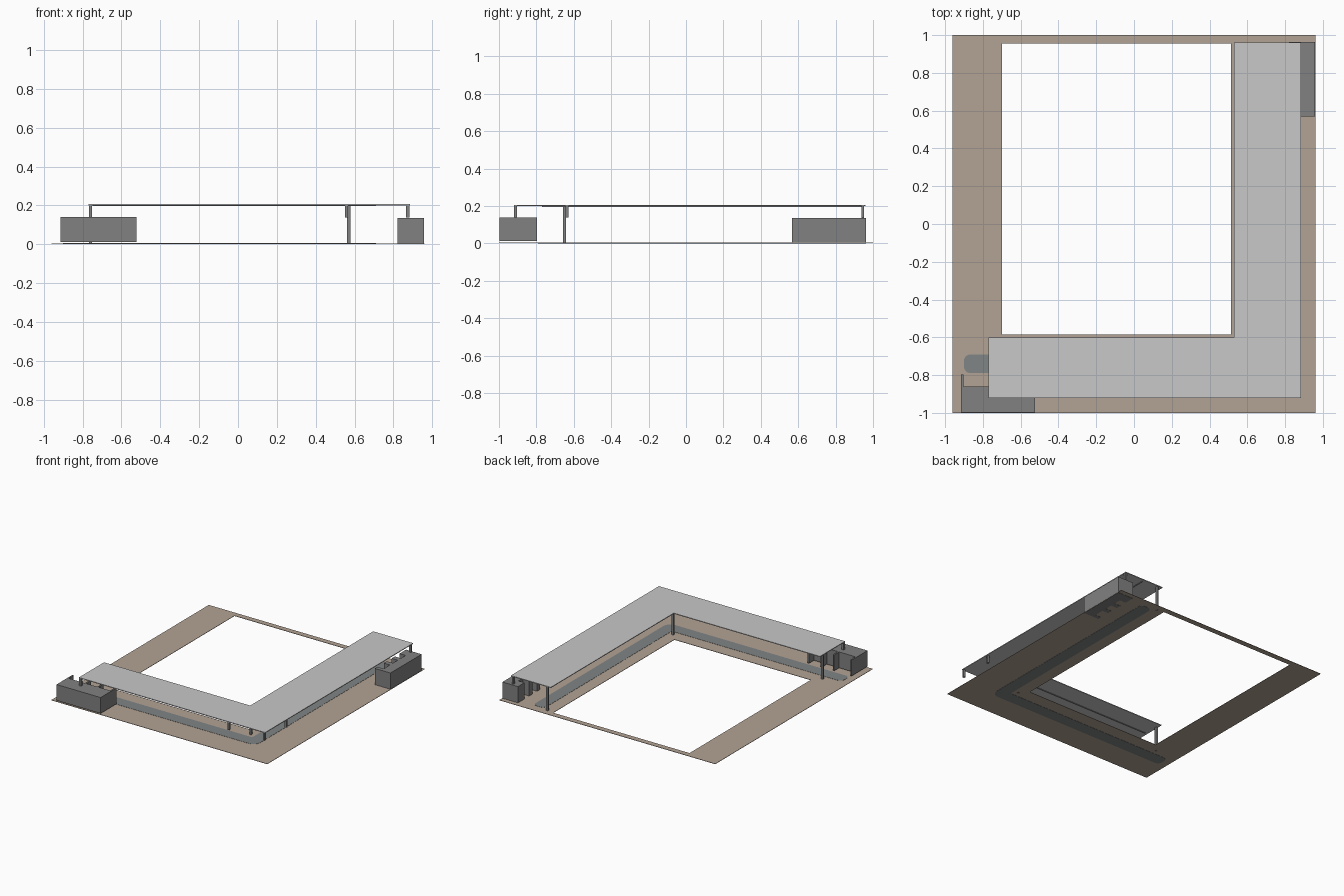
import bpy, bmesh, math

if "Cube" in bpy.data.objects:
    bpy.data.objects.remove(bpy.data.objects["Cube"])


def material(name, rgb):
    m = bpy.data.materials.new(name)
    m.diffuse_color = (*rgb, 1)
    m.use_nodes = True
    m.node_tree.nodes["Principled BSDF"].inputs["Base Color"].default_value = m.diffuse_color
    return m


PAVING = material("tan_paving", (0.45, 0.37, 0.30))
ROOF = material("light_grey_roof", (0.58, 0.58, 0.58))
GREY = material("mid_grey", (0.22, 0.22, 0.22))
PATH = material("path_grey", (0.22, 0.235, 0.235))


def finish(name, bm, mat):
    bmesh.ops.recalc_face_normals(bm, faces=bm.faces)
    me = bpy.data.meshes.new(name)
    bm.to_mesh(me)
    bm.free()
    me.materials.append(mat)
    ob = bpy.data.objects.new(name, me)
    bpy.context.collection.objects.link(ob)
    return ob


def slab(name, outline, z0, z1, mat):
    """Extrude a flat outline between two heights."""
    bm = bmesh.new()
    face = bm.faces.new([bm.verts.new((x, y, z0)) for x, y in outline])
    ext = bmesh.ops.extrude_face_region(bm, geom=[face])
    for v in ext["geom"]:
        if isinstance(v, bmesh.types.BMVert):
            v.co.z = z1
    return finish(name, bm, mat)


def box(name, x0, x1, y0, y1, z0, z1, mat):
    return slab(name, [(x0, y0), (x1, y0), (x1, y1), (x0, y1)], z0, z1, mat)


def rounded(points):
    """Round each (x, y, radius) corner of an outline."""
    out, n = [], len(points)
    for i, (x, y, r) in enumerate(points):
        legs = []
        for j in (i - 1, (i + 1) % n):
            dx, dy = points[j][0] - x, points[j][1] - y
            d = math.hypot(dx, dy)
            legs.append((dx / d * r, dy / d * r))
        (ax, ay), (bx, by) = legs
        for k in range(7):
            t = k / 6 * math.pi / 2
            a, b = 1 - math.sin(t), 1 - math.cos(t)
            out.append((x + ax * a + bx * b, y + ay * a + by * b))
    return out


# Ground frame around the open court
bm = bmesh.new()
outer = [(-.96, -1), (.96, -1), (.96, 1), (-.96, 1)]
inner = [(-.70, -.585), (.513, -.585), (.513, .955), (-.70, .955)]
rings = [[bm.verts.new((x, y, z)) for x, y in ring]
         for ring, z in ((outer, .0015), (inner, .0015), (inner, .0045), (outer, .0045))]
for a, b in zip(rings, rings[1:] + rings[:1]):
    for i in range(4):
        j = (i + 1) % 4
        bm.faces.new((a[i], a[j], b[j], b[i]))
finish("ground_frame", bm, PAVING)

# L-shaped path with rounded ends
slab("path_strip", rounded([(-.90, -.79, .035), (.71, -.79, .06), (.71, .93, .035),
                            (.61, .93, .035), (.61, -.69, .02), (-.90, -.69, .035)]),
     0, .006, PATH)

# L-shaped canopy roof and the thin rail beneath it
slab("canopy_roof", [(-.77, -.92), (.885, -.92), (.885, .96), (.53, .96),
                     (.53, -.602), (-.77, -.602)], .200, .206, ROOF)
slab("canopy_rail", [(-.75, -.77), (.71, -.77), (.71, .94), (.70, .94),
                     (.70, -.76), (-.75, -.76)], .196, .2005, GREY)

# Full-height inner posts and short hanging outer posts
h = .008
for i, (x, y) in enumerate([(-.76, -.65), (.57, -.65), (.57, .945)]):
    box(f"inner_post_{i}", x - h, x + h, y - h, y + h, 0, .201, GREY)
for i, (x, y) in enumerate([(-.76, -.912), (.558, -.912), (.874, -.912),
                            (.874, -.637), (.874, .945)]):
    box(f"outer_post_{i}", x - h, x + h, y - h, y + h, .138, .201, GREY)

# Left kiosk with partitions facing the court
box("left_kiosk", -.915, -.523, -.998, -.86, .012, .14, GREY)
for i, x in enumerate((-.915, -.76, -.65, -.535)):
    box(f"left_partition_{i}", x, x + .012, -.865, -.797, .012, .14, GREY)

# Right kiosk with partitions facing the court
box("right_kiosk", .875, .958, .568, .963, 0, .135, GREY)
for i, (y0, y1) in enumerate([(.568, .60), (.68, .72), (.78, .82), (.88, .963)]):
    box(f"right_partition_{i}", .82, .88, y0, y1, 0, .135, GREY)
